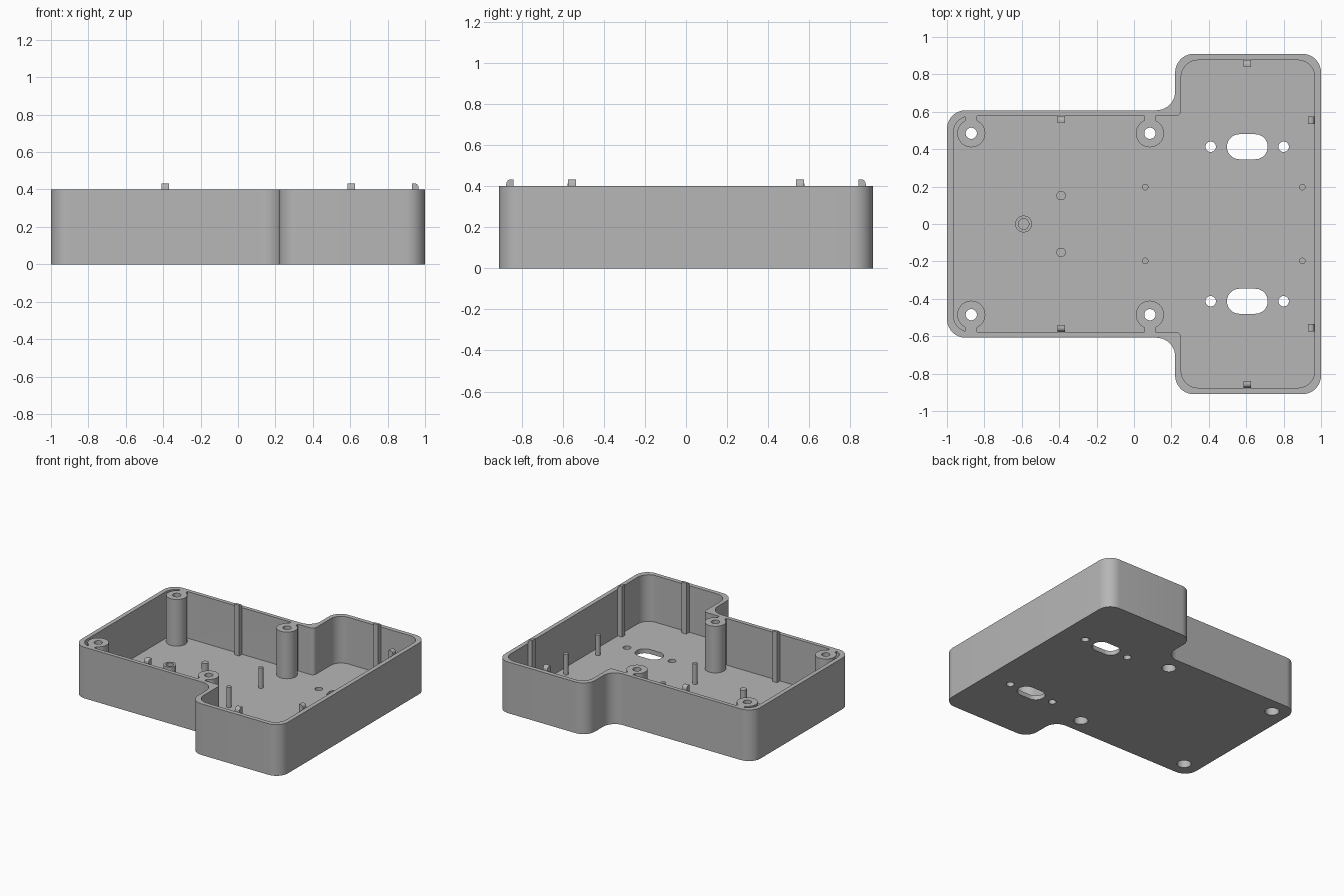
import bpy, bmesh, math
from mathutils import Vector, Matrix

if "Cube" in bpy.data.objects:
    bpy.data.objects.remove(bpy.data.objects["Cube"])

FLOOR, RIM = 0.035, 0.40

grey = bpy.data.materials.new("plain grey plastic")
grey.diffuse_color = (0.47, 0.47, 0.47, 1)
grey.use_nodes = True
grey.node_tree.nodes["Principled BSDF"].inputs["Base Color"].default_value = grey.diffuse_color


def finish(name, bm):
    bmesh.ops.recalc_face_normals(bm, faces=bm.faces)
    me = bpy.data.meshes.new(name)
    bm.to_mesh(me)
    bm.free()
    me.materials.append(grey)
    ob = bpy.data.objects.new(name, me)
    bpy.context.collection.objects.link(ob)
    return ob


def smooth(ob):
    bpy.ops.object.select_all(action='DESELECT')
    ob.select_set(True)
    bpy.context.view_layer.objects.active = ob
    bpy.ops.object.shade_smooth_by_angle(angle=math.radians(30))


def fillet(corners, radii, n=10):
    """Outline with a rounded arc at every right-angled corner."""
    pts = []
    for i, c in enumerate(corners):
        p, r = Vector(c), radii[i]
        d1 = (Vector(corners[i - 1]) - p).normalized()
        d2 = (Vector(corners[(i + 1) % len(corners)]) - p).normalized()
        for k in range(n + 1):
            t = k / n * math.pi / 2
            pts.append(p + r * (d1 + d2) - r * (d2 * math.cos(t) + d1 * math.sin(t)))
    return pts


def circle(x, y, r, n=32):
    return [(x + r * math.cos(a * math.tau / n), y + r * math.sin(a * math.tau / n)) for a in range(n)]


def prism(name, outlines, z0, z1, matrix=None):
    """Extrude one or more separate outlines from z0 to z1."""
    bm = bmesh.new()
    for pts in outlines:
        f = bm.faces.new([bm.verts.new((p[0], p[1], z0)) for p in pts])
        ext = bmesh.ops.extrude_face_region(bm, geom=[f], use_keep_orig=True)
        vs = [v for v in ext['geom'] if isinstance(v, bmesh.types.BMVert)]
        bmesh.ops.translate(bm, verts=vs, vec=(0, 0, z1 - z0))
    if matrix:
        bm.transform(matrix)
    return finish(name, bm)


def lathe(name, x, y, profile, n=40):
    """Revolve a closed (radius, height) profile about a vertical axis."""
    bm = bmesh.new()
    rings = [[bm.verts.new((x + r * math.cos(a * math.tau / n), y + r * math.sin(a * math.tau / n), z))
              for a in range(n)] for r, z in profile]
    for i, lo in enumerate(rings):
        hi = rings[(i + 1) % len(rings)]
        for a in range(n):
            b = (a + 1) % n
            bm.faces.new((lo[a], lo[b], hi[b], hi[a]))
    smooth(finish(name, bm))


def cut(ob, cutter):
    m = ob.modifiers.new("cut", 'BOOLEAN')
    m.operation, m.solver, m.object = 'DIFFERENCE', 'EXACT', cutter
    bpy.context.view_layer.objects.active = ob
    bpy.ops.object.modifier_apply(modifier=m.name)
    bpy.data.objects.remove(cutter)


def tee(x0, x1, x2, narrow, wide, r, r_step):
    """T-shaped plan: narrow on the left, wide on the right."""
    corners = [(x0, -narrow), (x1, -narrow), (x1, -wide), (x2, -wide),
               (x2, wide), (x1, wide), (x1, narrow), (x0, narrow)]
    return fillet(corners, [r, r_step, r, r, r, r, r_step, r])


bosses = [(x, s * 0.485) for x in (-0.87, 0.085) for s in (1, -1)]

# Tray: solid block, hollowed from above, with holes through the floor
tray = prism("tray", [tee(-1, 0.22, 1, 0.608, 0.91, 0.1, 0.1)], 0, RIM)
cut(tray, prism("cavity", [tee(-0.966, 0.252, 0.966, 0.577, 0.876, 0.09, 0.03)], FLOOR, 0.6))
holes = [circle(x, y, 0.05, 40) for x, y in bosses]
for s in (1, -1):
    y = s * 0.413
    holes += [circle(0.41, y, 0.028), circle(0.80, y, 0.028)]
    holes.append(fillet([(0.497, y - 0.067), (0.715, y - 0.067),
                         (0.715, y + 0.067), (0.497, y + 0.067)], [0.0665] * 4))
cut(tray, prism("holes", holes, -0.1, 0.2))
smooth(tray)

# Screw bosses, counterbored from below, each with a rib to the wall
for x, y in bosses:
    lathe("screw_boss", x, y, [(0.05, FLOOR), (0.05, 0.2), (0.03, 0.2),
                               (0.03, RIM), (0.075, RIM), (0.075, FLOOR)])
    s = math.copysign(1, y)
    prism("boss_rib", [[(x - 0.03, s * 0.54), (x + 0.03, s * 0.54),
                        (x + 0.03, s * 0.577), (x - 0.03, s * 0.577)]], FLOOR, RIM)

# Locating pins on the floor
for s in (1, -1):
    for x, y, r, top in ((-0.39, 0.152, 0.025, 0.13), (0.06, 0.197, 0.017, 0.195), (0.9, 0.197, 0.017, 0.195)):
        smooth(prism("locating_pin", [circle(x, s * y, r, 24)], FLOOR - 0.01, top))

# Small hollow post
lathe("hollow_post", -0.59, 0, [(0.028, FLOOR), (0.028, 0.117), (0.045, 0.117), (0.045, FLOOR)])

# Snap clips: wall ribs whose tips are rounded towards the outside
tip = [(-0.036, FLOOR), (-0.036, 0.432), (-0.018, 0.432), (-0.009, 0.428),
       (-0.002, 0.418), (0, 0.405), (0, FLOOR)]
for s in (1, -1):
    for pos, out in (((-0.39, s * 0.577, 0), (0, s, 0)), ((0.605, s * 0.876, 0), (0, s, 0)),
                     ((0.966, s * 0.555, 0), (1, 0, 0))):
        o, up = Vector(out), Vector((0, 0, 1))
        m = Matrix((o, up, o.cross(up))).transposed().to_4x4()
        prism("snap_clip", [tip], -0.02, 0.02, Matrix.Translation(pos) @ m)
